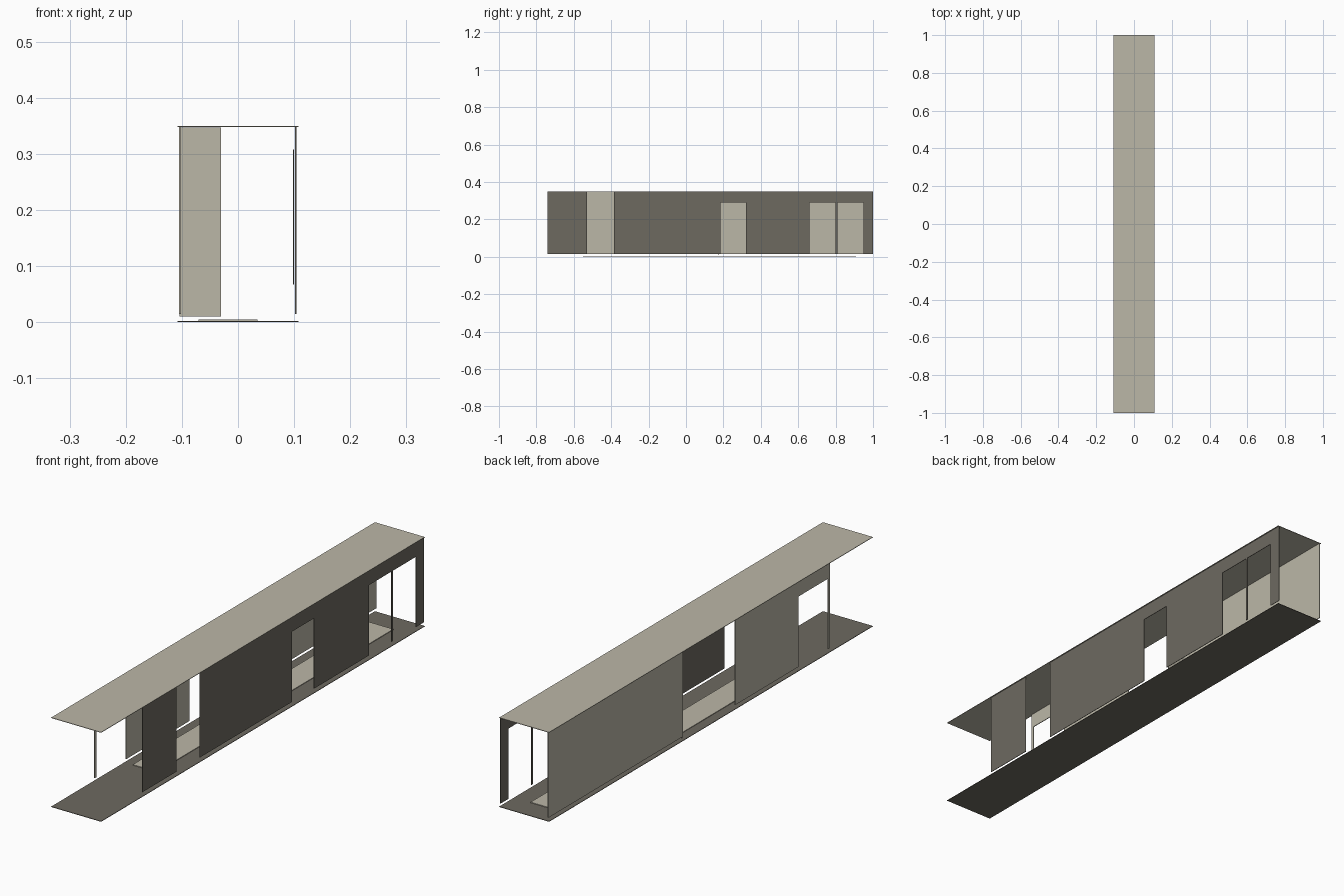
import bpy

cube = bpy.data.objects.get("Cube")
if cube:
    bpy.data.objects.remove(cube, do_unlink=True)


def material(name, rgb):
    mat = bpy.data.materials.new(name)
    mat.use_nodes = True
    mat.diffuse_color = (*rgb, 1)
    mat.node_tree.nodes["Principled BSDF"].inputs["Base Color"].default_value = (*rgb, 1)
    return mat


light = material("pale_beige", (0.50, 0.475, 0.39))
dark = material("dark_taupe", (0.155, 0.143, 0.118))


def box(name, x, y, z, mat):
    """Box spanning the given (low, high) ranges."""
    bpy.ops.mesh.primitive_cube_add(size=1)
    ob = bpy.context.object
    ob.name = name
    ob.location = [(a + b) / 2 for a, b in (x, y, z)]
    ob.scale = [b - a for a, b in (x, y, z)]
    bpy.ops.object.transform_apply(location=True, rotation=False, scale=True)
    ob.data.materials.append(mat)
    return ob


HALF_WIDTH = 0.108
BOTTOM, DOOR_TOP, TOP = 0.015, 0.29, 0.348


def wall(side, x, panels, lintels, mat):
    """Full-height panels, with lintels above the door openings."""
    for i, span in enumerate(panels):
        box(f"{side}_wall_panel_{i + 1}", x, span, (BOTTOM, TOP), mat)
    for i, span in enumerate(lintels):
        box(f"{side}_door_lintel_{i + 1}", x, span, (DOOR_TOP, TOP), mat)


# Floor, roof and the pale runner on the floor
across = (-HALF_WIDTH, HALF_WIDTH)
box("floor", across, (-1, 1), (0, 0.002), dark)
box("roof", across, (-1, 1), (TOP, 0.35), light)
box("floor_runner", (-0.07, 0.035), (-0.55, 0.91), (0.002, 0.0045), light)

# Long side at +x: one open bay and three doorways
wall("left", (0.102, 0.104),
     [(-0.74, -0.53), (-0.385, 0.185), (0.32, 0.66), (0.80, 0.81), (0.95, 1)],
     [(0.185, 0.32), (0.66, 0.80), (0.81, 0.95)], dark)

# Long side at -x: one open bay and one doorway with a slim end post
wall("right", (-0.105, -0.102),
     [(0.17, 1), (-0.545, -0.155), (-0.74, -0.728)],
     [(-0.728, -0.545)], light)

# Short partition across the inside, and a board on the inner wall
box("partition", (-0.104, -0.03), (0.17, 0.173), (0.01, 0.347), light)
box("wall_board", (0.098, 0.1), (0.38, 0.6), (0.067, 0.308), dark)
